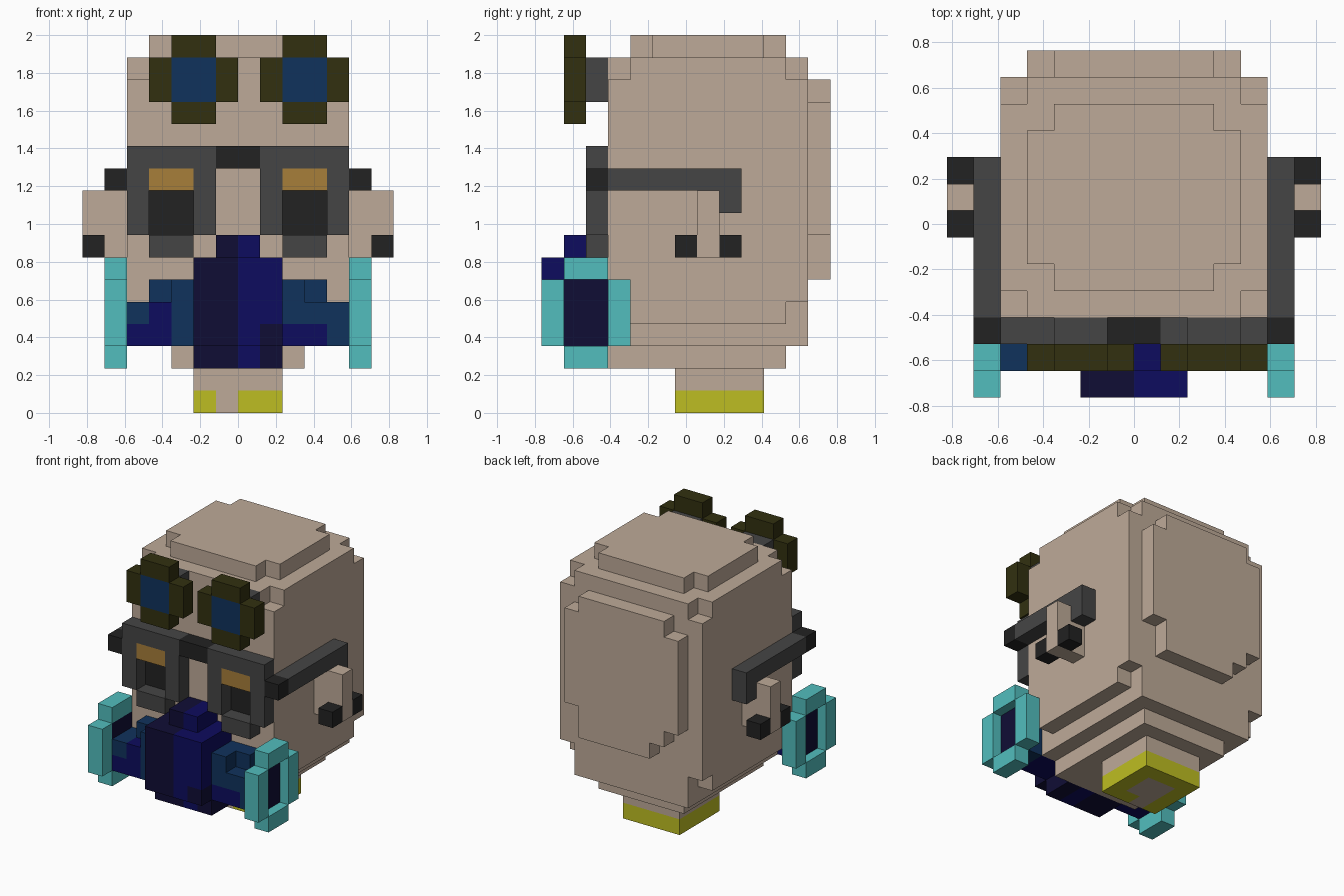
import bpy, bmesh
from mathutils import Matrix, Vector

old = bpy.data.objects.get("Cube")
if old:
    bpy.data.objects.remove(old, do_unlink=True)

U = 2 / 17        # one block
DEPTH = 13        # blocks from front to back


def material(name, r, g, b):
    m = bpy.data.materials.new(name)
    m.use_nodes = True
    m.diffuse_color = (r, g, b, 1)
    m.node_tree.nodes["Principled BSDF"].inputs["Base Color"].default_value = (r, g, b, 1)
    return m


skin = material("skin", .515, .402, .314)
grey = material("frame grey", .06, .06, .06)
black = material("soft black", .016, .016, .016)
gold = material("gold", .39, .21, .042)
olive = material("olive", .032, .03, .005)
blue = material("mid blue", .005, .032, .107)
royal = material("royal blue", .004, .0035, .112)
navy = material("dark navy", .005, .004, .036)
cyan = material("cyan", .084, .515, .515)
yellow = material("yellow", .515, .515, .016)


def part(name, mat, *boxes, mirror=False):
    """One object from boxes given as x, y, z ranges in blocks; y counts from the front."""
    bm = bmesh.new()
    for xs, ys, zs in boxes:
        spans = [xs, (-xs[1], -xs[0])] if mirror else [xs]
        for x in spans:
            lo = Vector((x[0], ys[0] - DEPTH / 2, zs[0])) * U
            hi = Vector((x[1], ys[1] - DEPTH / 2, zs[1])) * U
            size = Matrix.Diagonal((*(hi - lo), 1))
            bmesh.ops.create_cube(bm, size=1, matrix=Matrix.Translation((lo + hi) / 2) @ size)
    me = bpy.data.meshes.new(name)
    bm.to_mesh(me)
    bm.free()
    me.materials.append(mat)
    ob = bpy.data.objects.new(name, me)
    bpy.context.collection.objects.link(ob)
    return ob


def wide(w, ys, zs):
    """Box centred on x with half width w."""
    return (-w, w), ys, zs


def notched(w, ys, zs):
    """Slab with one block missing from each upright corner."""
    a, b = ys
    return [wide(w - 1, ys, zs), ((w - 1, w), (a + 1, b - 1), zs), ((-w, 1 - w), (a + 1, b - 1), zs)]


# Head with stepped crown and jaw
part("head", skin, wide(5, (3, 12), (5, 15)))
part("crown", skin, *notched(5, (3, 12), (15, 16)), *notched(4, (4, 11), (16, 17)))
part("jaw", skin, *notched(5, (3, 12), (4, 5)), wide(4, (3, 12), (3, 4)), wide(3, (3, 11), (2, 3)))
back = (12, 13)
part("back_of_head", skin, wide(3, back, (14, 15)), wide(4, back, (8, 14)),
     wide(3, back, (7, 8)), ((-2, 3), back, (6, 7)))

# Neck and collar with a gap at the front
part("neck", skin, wide(2, (6, 10), (1, 2)), wide(1, (7, 9), (0, 1)), ((-1, 0), (6, 7), (0, 1)))
ring = (0, 1)
part("collar", yellow, ((-2, -1), (6, 10), ring), ((1, 2), (6, 10), ring),
     wide(1, (9, 10), ring), ((0, 1), (6, 7), ring))

# Ears and studs
part("ears", skin, ((5, 7), (7, 8), (7, 10)), mirror=True)
part("ear_studs", black, ((6, 7), (6, 7), (7, 8)), ((6, 7), (8, 9), (7, 8)), mirror=True)

# Spectacles
rim = (2, 3)
part("spectacle_frame", grey, ((1, 5), rim, (11, 12)), ((1, 2), rim, (8, 11)),
     ((4, 5), rim, (8, 11)), ((2, 4), rim, (7, 8)), mirror=True)
part("spectacle_arms", grey, ((5, 6), (3, 9), (10, 11)), ((5, 6), (8, 9), (9, 10)), mirror=True)
part("spectacle_hinges", black, ((5, 6), rim, (10, 11)), mirror=True)
part("spectacle_bridge", black, wide(1, rim, (11, 12)))
part("eyelids", gold, ((2, 4), rim, (10, 11)), mirror=True)
part("eyes", black, ((2, 4), (2.94, 3), (8, 10)), mirror=True)

# Goggles pushed up on the forehead
for side, c in (("right", -2), ("left", 3)):
    y = (1, 2)
    part(side + "_goggle_mount", grey, ((c - 1, c + 1), (2, 3), (14, 16)))
    part(side + "_goggle_lens", blue, ((c - 1, c + 1), y, (14, 16)))
    part(side + "_goggle_rim", olive, ((c - 1, c + 1), y, (13, 14)), ((c - 1, c + 1), y, (16, 17)),
         ((c - 2, c - 1), y, (14, 16)), ((c + 1, c + 2), y, (14, 16)))

# Breathing mask: snout in two colours
part("snout_right_half", navy, ((-2, 0), (0, 3), (3, 7)), ((-1, 0), (1, 3), (7, 8)), ((-2, 0), (1, 3), (2, 3)))
part("snout_left_half", royal, ((0, 2), (0, 3), (4, 7)), ((0, 1), (0, 3), (3, 4)),
     ((0, 1), (1, 3), (7, 8)), ((0, 1), (1, 3), (2, 3)))
part("snout_left_corner", navy, ((1, 2), (0, 3), (3, 4)), ((1, 2), (1, 3), (2, 3)))

# Mask cheeks
part("right_cheek", blue, ((-3, -2), (1, 3), (3, 6)), ((-4, -3), (2, 3), (5, 6)), ((-5, -4), (1, 3), (4, 5)))
part("right_cheek_patch", royal, ((-4, -3), (1, 3), (4, 5)), ((-5, -3), (1, 3), (3, 4)))
part("left_cheek", blue, ((2, 3), (1, 3), (4, 6)), ((3, 4), (2, 3), (5, 6)),
     ((3, 5), (1, 3), (4, 5)), ((4, 5), (1, 3), (3, 4)))
part("left_cheek_patch", royal, ((2, 4), (1, 3), (3, 4)))

# Round filters on the sides of the mask
rx = (5, 6)
part("filter_rings", cyan, (rx, (0, 1), (3, 6)), (rx, (3, 4), (3, 6)),
     (rx, (1, 3), (6, 7)), (rx, (1, 3), (2, 3)), mirror=True)
part("filter_cores", navy, ((5, 5.4), (1, 3), (3, 6)), mirror=True)
